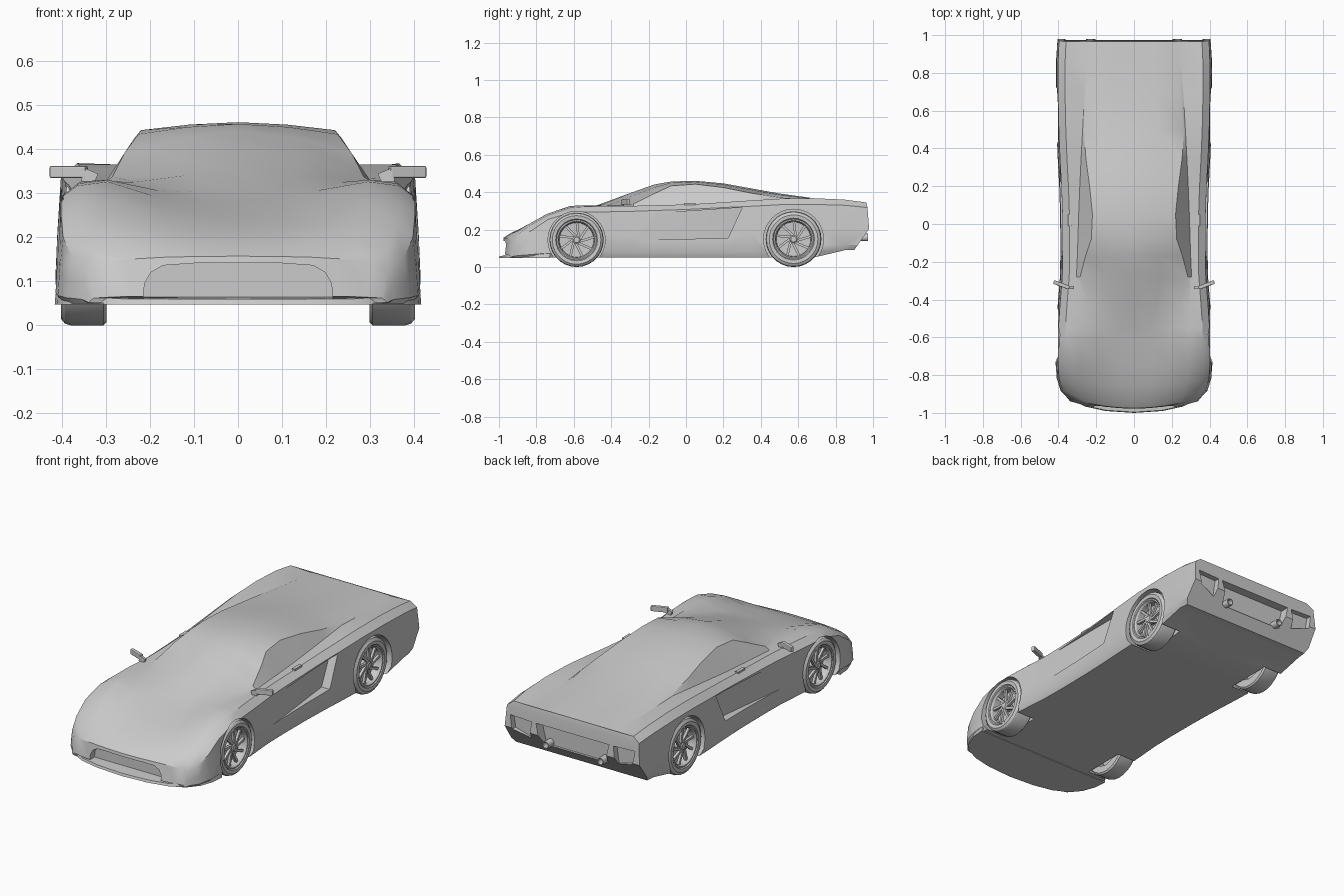
import bpy, bmesh, math
from mathutils import Matrix, Vector

if "Cube" in bpy.data.objects:
    bpy.data.objects.remove(bpy.data.objects["Cube"])

# ---------- helpers ----------
def make(name, verts, faces, angle=28):
    me = bpy.data.meshes.new(name)
    me.from_pydata([tuple(v) for v in verts], [], faces)
    bm = bmesh.new()
    bm.from_mesh(me)
    bmesh.ops.remove_doubles(bm, verts=bm.verts, dist=1e-5)
    bmesh.ops.recalc_face_normals(bm, faces=bm.faces)
    bm.to_mesh(me)
    bm.free()
    ob = bpy.data.objects.new(name, me)
    bpy.context.collection.objects.link(ob)
    if angle:
        smooth(ob, angle)
    return ob

def smooth(ob, angle):
    bpy.ops.object.select_all(action='DESELECT')
    ob.select_set(True)
    bpy.context.view_layer.objects.active = ob
    bpy.ops.object.shade_smooth_by_angle(angle=math.radians(angle))

def prism(name, a, b, angle=28):
    n = len(a)
    faces = [(i, (i + 1) % n, n + (i + 1) % n, n + i) for i in range(n)]
    faces += [tuple(range(n))[::-1], tuple(range(n, 2 * n))]
    return make(name, list(a) + list(b), faces, angle)

def circle(r, y, z, x, n):
    return [(x, y + r * math.cos(2 * math.pi * i / n), z + r * math.sin(2 * math.pi * i / n)) for i in range(n)]

def cut(target, cutter):
    cutter.hide_render = True
    m = target.modifiers.new('cut', 'BOOLEAN')
    m.operation, m.solver, m.object = 'DIFFERENCE', 'EXACT', cutter
    bpy.context.view_layer.objects.active = target
    bpy.ops.object.modifier_apply(modifier=m.name)
    bpy.data.objects.remove(cutter)

def lathe(name, prof, s, y, z, n=28):
    # profile of (radius, x) turned about the axle
    rings = [circle(r, y, z, s * x, n) for r, x in prof]
    faces = [(k * n + i, k * n + (i + 1) % n, (k + 1) * n + (i + 1) % n, (k + 1) * n + i)
             for k in range(len(prof) - 1) for i in range(n)]
    return make(name, sum(rings, []), faces)

# ---------- body: lofted cross-sections ----------
# y, half width, shoulder z, fender top z
side = [(-.99, .335, .062, .064), (-.975, .35, .125, .145), (-.94, .385, .155, .178),
        (-.86, .405, .20, .227), (-.75, .41, .255, .277), (-.62, .41, .29, .317),
        (-.55, .408, .293, .322), (-.43, .40, .295, .327), (-.28, .388, .298, .327),
        (-.17, .386, .302, .33), (-.08, .386, .305, .332), (.05, .387, .31, .337),
        (.20, .392, .318, .346), (.35, .40, .325, .356), (.50, .406, .333, .365),
        (.68, .41, .335, .368), (.85, .41, .33, .36), (.99, .405, .318, .345)]
# cabin base x, z, roof edge x, z, centre z
cabin = [(.24, .066, .15, .066, .066), (.25, .15, .16, .155, .157), (.26, .185, .17, .182, .180),
         (.28, .23, .18, .222, .216), (.29, .284, .18, .260, .248), (.295, .326, .19, .293, .282),
         (.295, .33, .18, .306, .301), (.30, .327, .235, .325, .347), (.305, .322, .285, .338, .402),
         (.30, .326, .257, .392, .441), (.297, .329, .226, .434, .457), (.293, .335, .22, .443, .461),
         (.287, .345, .235, .425, .447), (.28, .355, .255, .395, .42), (.272, .365, .265, .372, .393),
         (.262, .352, .245, .358, .368), (.25, .342, .235, .348, .353), (.24, .338, .225, .341, .343)]

def section(st, cab):
    y, w, zs, zf = st
    bx, bz, rx, rz, zc = cab
    zb = .09 if y > .8 else .05
    half = [(0, zb), (w - .01, zb), (w + .004, zb + .12 * (zs - zb)), (w, (zb + zs) / 2),
            (w - .008, zs), (w - .045, zf), (bx, bz), (rx, rz), (rx / 2, .3 * rz + .7 * zc), (0, zc)]
    ring = half + [(-x, z) for x, z in half[8:0:-1]]
    bow = max(0, min(1, (-.7 - y) / .28)) * .45
    out = []
    for x, z in ring:
        dy = bow * x * x
        if y > .9:                       # tail leans in above and below its widest line
            dy -= (.22 - z) * .7 if z < .22 else (z - .22) * .2
        out.append((x, y + dy, z))
    return out

rings = [section(s, c) for s, c in zip(side, cabin)]
N = len(rings[0])
faces = [(k * N + i, k * N + (i + 1) % N, (k + 1) * N + (i + 1) % N, (k + 1) * N + i)
         for k in range(len(rings) - 1) for i in range(N)]
for o in (0, (len(rings) - 1) * N):
    faces += [(o, o + 1, o + N - 1), (o + 8, o + 9, o + 10)]
    faces += [(o + i, o + i + 1, o + N - i - 1, o + N - i) for i in range(1, 8)]
body = make('body_shell', sum(rings, []), faces, 0)

# grille mouth and tail recesses
def cut_y(pts, y0, y1):
    cut(body, prism('cutter', [(x, y0, z) for x, z in pts], [(x, y1, z) for x, z in pts], 0))

mouth = [(.215, .063), (.212, .095), (.198, .12), (.17, .136), (.1, .141)]
cut_y(mouth + [(-x, z) for x, z in mouth[::-1]], -1.1, -.925)
cut_y([(-.22, .265), (.22, .265), (.19, .145), (-.19, .145)], .925, 1.1)

FRONT, REAR = (-.585, .145), (.575, .149)
for s in (1, -1):
    # tail lamp recess
    cut_y([(s * x, z) for x, z in [(.245, .265), (.375, .27), (.362, .195), (.26, .165)]], .945, 1.1)
    # wheel arches
    for (y, z), r in ((FRONT, .153), (REAR, .16)):
        cut(body, prism('cutter', circle(r, y, z, s * .285, 32), circle(r, y, z, s * .5, 32), 0))
    # door scoop, deeper towards the rear
    scoop = [(-.34, .275, .392), (.30, .318, .345), (.225, .155, .345), (-.32, .143, .395)]
    cut(body, prism('cutter', [(s * d, y, z) for y, z, d in scoop], [(s * .5, y, z) for y, z, d in scoop], 0))
smooth(body, 28)

# ---------- front splitter ----------
lip = [(0, -1.0), (.15, -.99), (.26, -.966), (.34, -.925), (.385, -.87), (.41, -.80), (.416, -.73)]
plan = [(-x, y) for x, y in lip[:0:-1]] + lip
prism('front_splitter', [(x, y, .047) for x, y in plan],
      [(x * .995, y + .004, .06 + .012 * max(0, abs(x) - .3) / .11) for x, y in plan])

# ---------- wheels ----------
def bar(name, mat, size):
    v = [mat @ Vector((x * size[0] / 2, y * size[1] / 2, z * size[2] / 2))
         for x in (-1, 1) for y in (-1, 1) for z in (-1, 1)]
    return make(name, v, [(0, 1, 3, 2), (4, 5, 7, 6), (0, 1, 5, 4), (2, 3, 7, 6), (0, 2, 6, 4), (1, 3, 7, 5)], 0)

for s, sn in ((1, 'right'), (-1, 'left')):
    for (y, z), r, pn in ((FRONT, .145, 'front'), (REAR, .149, 'rear')):
        tag = pn + '_' + sn
        lathe(tag + '_tyre', [(.106, .392), (.112, .40), (.13, .402), (r - .004, .393), (r, .38),
                              (r, .305), (r - .008, .298), (.10, .298), (.10, .345), (.106, .392)], s, y, z)
        lathe(tag + '_rim', [(.107, .396), (.10, .397), (.094, .388), (.092, .352), (0.0, .345)], s, y, z)
        lathe(tag + '_hub', [(.022, .345), (.022, .384), (.015, .389), (0.0, .389)], s, y, z, 16)
        for k in range(9):
            a = 2 * math.pi * k / 9
            m = (Matrix.Translation((s * .378, y, z)) @ Matrix.Rotation(a, 4, 'X')
                 @ Matrix.Translation((0, .006, .056)) @ Matrix.Rotation(.12, 4, 'X'))
            bar(tag + '_spoke', m, (.014, .013, .082))

    # ---------- wing mirrors ----------
    m = Matrix.Translation((s * .384, -.322, .348)) @ Matrix.Rotation(s * .36, 4, 'Z')
    mirror = bar(sn + '_mirror', m, (.088, .02, .028))
    b = mirror.modifiers.new('soft', 'BEVEL')
    b.width, b.segments = .004, 2
    m = Matrix.Translation((s * .337, -.338, .336)) @ Matrix.Rotation(s * -.4, 4, 'Y')
    bar(sn + '_mirror_stalk', m, (.03, .014, .03))

    # ---------- door handles, exhausts ----------
    bar(sn + '_handle', Matrix.Translation((s * .34, .02, .337)), (.018, .06, .01))
    ex = lathe(sn + '_exhaust', [(0.0, .93), (.015, .93), (.015, .972), (.02, .972), (.02, .90)], 1, 0, 0, 16)
    ex.data.transform(Matrix.Translation((s * .165, 0, .158)) @ Matrix.Rotation(math.pi / 2, 4, 'Z'))
